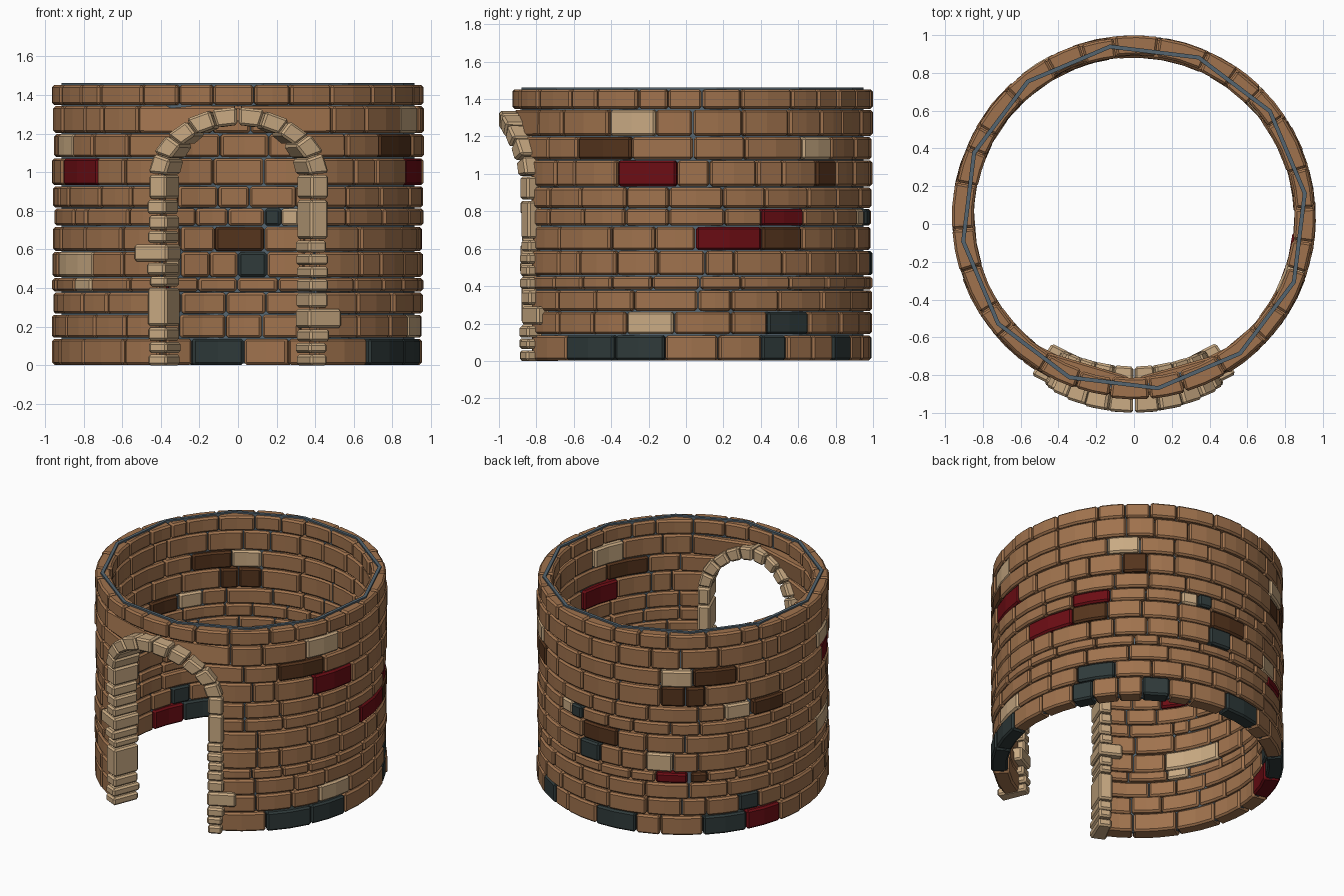
import bpy, bmesh, random
from math import sin, cos, asin, radians, degrees, sqrt, ceil, pi

random.seed(7)
if "Cube" in bpy.data.objects:
    bpy.data.objects.remove(bpy.data.objects["Cube"], do_unlink=True)

CENTRE_Y = 0.035
SPRING = 0.96            # height where the arch begins to curve


def material(name, rgb):
    m = bpy.data.materials.new(name)
    m.use_nodes = True
    colour = (*rgb, 1)
    m.diffuse_color = colour
    bsdf = m.node_tree.nodes["Principled BSDF"]
    bsdf.inputs["Base Color"].default_value = colour
    bsdf.inputs["Roughness"].default_value = 0.9
    return m


MATS = [material("brown brick", (0.35, 0.17, 0.075)),
        material("tan stone", (0.58, 0.40, 0.225)),
        material("dark brown brick", (0.09, 0.034, 0.012)),
        material("red brick", (0.15, 0.004, 0.007)),
        material("slate brick", (0.028, 0.042, 0.042)),
        material("grey mortar", (0.09, 0.13, 0.16))]
BROWN, TAN, DARK, RED, SLATE, MORTAR = range(6)


def polar(angle, r, z):
    """Angle in degrees from the front (-y) towards +x."""
    a = radians(angle)
    return (r * sin(a), CENTRE_Y - r * cos(a), z)


def sector(bm, stations, z0, z1, r0, r1, mat):
    """Curved block; each station is a (bottom angle, top angle) pair."""
    rings = [[bm.verts.new(polar(a, r, z)) for a, r, z in
              ((lo, r0, z0), (lo, r1, z0), (hi, r1, z1), (hi, r0, z1))]
             for lo, hi in stations]
    faces = [bm.faces.new(rings[0]), bm.faces.new(rings[-1][::-1])]
    for p, q in zip(rings, rings[1:]):
        for i in range(4):
            j = (i + 1) % 4
            faces.append(bm.faces.new((p[i], q[i], q[j], p[j])))
    for f in faces:
        f.material_index = mat


def block(bm, corners, r0, r1, mat):
    """Stone whose (x, z) outline is pushed radially through the wall."""
    inner, outer = ([bm.verts.new(polar(degrees(asin(x)), r, z)) for x, z in corners]
                    for r in (r0, r1))
    faces = [bm.faces.new(inner), bm.faces.new(outer[::-1])]
    for i in range(4):
        j = (i + 1) % 4
        faces.append(bm.faces.new((inner[i], outer[i], outer[j], inner[j])))
    for f in faces:
        f.material_index = mat


def finish(bm, name, bevel=0.0):
    bmesh.ops.recalc_face_normals(bm, faces=bm.faces)
    mesh = bpy.data.meshes.new(name)
    bm.to_mesh(mesh)
    bm.free()
    for m in MATS:
        mesh.materials.append(m)
    ob = bpy.data.objects.new(name, mesh)
    bpy.context.collection.objects.link(ob)
    if bevel:
        mod = ob.modifiers.new("chamfer", "BEVEL")
        mod.width = bevel
        mod.segments = 1
        mod.limit_method = "ANGLE"
        mod.angle_limit = radians(35)
        mod.use_clamp_overlap = False
    return ob


def opening(z):
    """Half angle of the doorway at a height."""
    t = max(0.0, (z - SPRING) / 0.33)
    return max(0.4, degrees(asin(0.43 * sqrt(max(0.0, 1 - t * t)))))


# Course heights and the odd-coloured bricks in each: (start, end, colour)
LEVELS = [0, 0.14, 0.265, 0.38, 0.455, 0.59, 0.72, 0.815, 0.93, 1.075, 1.2, 1.345, 1.455]
ACCENTS = {
    0: [(45, 64, SLATE), (64, 81, SLATE), (113, 122, SLATE), (142, 153, SLATE),
        (178, 196, SLATE), (223, 241, SLATE), (241, 257, RED)],
    1: [(68, 84, TAN), (115, 131, SLATE), (238, 247, SLATE)],
    3: [(204, 217, RED), (218, 225, DARK), (297, 307, TAN)],
    4: [(170, 180, SLATE), (200, 211, TAN), (282, 308, TAN)],
    5: [(91, 113, RED), (113, 128, DARK), (171, 188, DARK)],
    6: [(113, 129, RED), (158, 165, TAN), (165, 171, SLATE)],
    7: [(232, 243, TAN), (244, 259, DARK)],
    8: [(65, 85, RED), (134, 144, DARK), (206, 216, DARK), (216, 224, DARK), (288, 310, RED)],
    9: [(50, 70, DARK), (128, 141, TAN), (206, 219, TAN), (219, 237, DARK), (283, 297, TAN)],
    10: [(62, 78, TAN)],
}


def plain(a, b):
    """Split a plain stretch into bricks of uneven length."""
    if b - a < 2:
        return []
    n = max(1, round((b - a) / random.uniform(13, 17)))
    step = (b - a) / n
    cuts = [a] + [a + step * (i + random.uniform(-0.28, 0.28)) for i in range(1, n)] + [b]
    return [(p, q, BROWN) for p, q in zip(cuts, cuts[1:])]


# Brick courses
for row, (z0, z1) in enumerate(zip(LEVELS, LEVELS[1:])):
    lo, hi = opening(z0), opening(z1)
    whole = z0 > 1.3
    start = 5 if whole else max(lo, hi)
    end = 365 if whole else 360 - start
    bricks, at = [], start
    for a, b, colour in ACCENTS.get(row, []):
        bricks += plain(at, a) + [(a, b, colour)]
        at = b
    bricks += plain(at, end)
    bm = bmesh.new()
    for a, b, colour in bricks:
        n = max(1, ceil((b - a) / 11))
        g = 0.2
        stations = [(a + g + (b - a - 2 * g) * i / n,) * 2 for i in range(n + 1)]
        if not whole and a == start:
            stations[0] = (lo, hi)
            if n > 1 and lo - hi > 4:      # keep sloping bricks evenly divided
                stations = [stations[0], stations[-1]] if n == 2 else [stations[0]] + stations[2:]
        if not whole and b == end:
            stations[-1] = (360 - lo, 360 - hi)
            if n > 1 and lo - hi > 4:
                stations = [stations[0], stations[-1]] if n == 2 else stations[:-2] + [stations[-1]]
        sector(bm, stations, z0 + 0.003, z1 - 0.003,
               0.852 + random.uniform(-0.008, 0.008),
               0.958 + random.uniform(-0.007, 0.007), colour)
    finish(bm, f"brick_course_{row + 1}", 0.012)

# Twelve-sided mortar core
bm = bmesh.new()
for z0, z1 in zip(LEVELS, LEVELS[1:]):
    top = z1 + 0.008 if z1 == LEVELS[-1] else z1
    base = z0 + 0.01 if z0 == 0 else z0
    if z0 > 1.3:
        stations = [(8 + 30 * k,) * 2 for k in range(13)]
    else:
        lo, hi = opening(z0), opening(z1)
        stations = [(lo, hi)]
        stations += [(8 + 30 * k,) * 2 for k in range(12) if lo + 1 < 8 + 30 * k < 359 - lo]
        stations.append((360 - lo, 360 - hi))
    sector(bm, stations, base, top, 0.902, 0.924, MORTAR)
finish(bm, "mortar_core")

# Door jambs: joint heights, and the index of the one wide stone
JAMBS = {
    "right_jamb": (-1, [0, 0.06, 0.125, 0.2, 0.405, 0.465, 0.535, 0.63, 0.7, 0.78, 0.86, 0.99], 6),
    "left_jamb": (1, [0, 0.06, 0.12, 0.19, 0.295, 0.38, 0.45, 0.515, 0.58, 0.65, 0.86, 0.99], 3),
}
for name, (side, joints, wide) in JAMBS.items():
    bm = bmesh.new()
    for i, (z0, z1) in enumerate(zip(joints, joints[1:])):
        near = 0.375 + random.uniform(-0.006, 0.006)
        far = 0.545 if i == wide else 0.472 + random.uniform(-0.008, 0.005)
        low = z0 + (0.004 if z0 else 0)
        block(bm, [(side * x, z) for x, z in
                   ((near, low), (far, low), (far, z1 - 0.004), (near, z1 - 0.004))],
              0.80 + random.uniform(-0.008, 0.008), 0.995 + random.uniform(-0.008, 0.008), TAN)
    finish(bm, name, 0.012)

# Arch stones
bm = bmesh.new()
COUNT, FIRST = 10, radians(5)
span = (pi - 2 * FIRST) / COUNT
for i in range(COUNT):
    t0 = FIRST + span * i + 0.012
    t1 = FIRST + span * (i + 1) - 0.012
    wobble = random.uniform(-0.006, 0.004)
    corners = [(a * cos(t), SPRING + b * sin(t)) for a, b, t in
               ((0.375, 0.285, t0), (0.472 + wobble, 0.375 + wobble, t0),
                (0.472 + wobble, 0.375 + wobble, t1), (0.375, 0.285, t1))]
    rise = sin((t0 + t1) / 2)
    block(bm, corners, 0.80 - 0.01 * rise, 1.0 + 0.035 * rise, TAN)
finish(bm, "arch_stones", 0.012)
